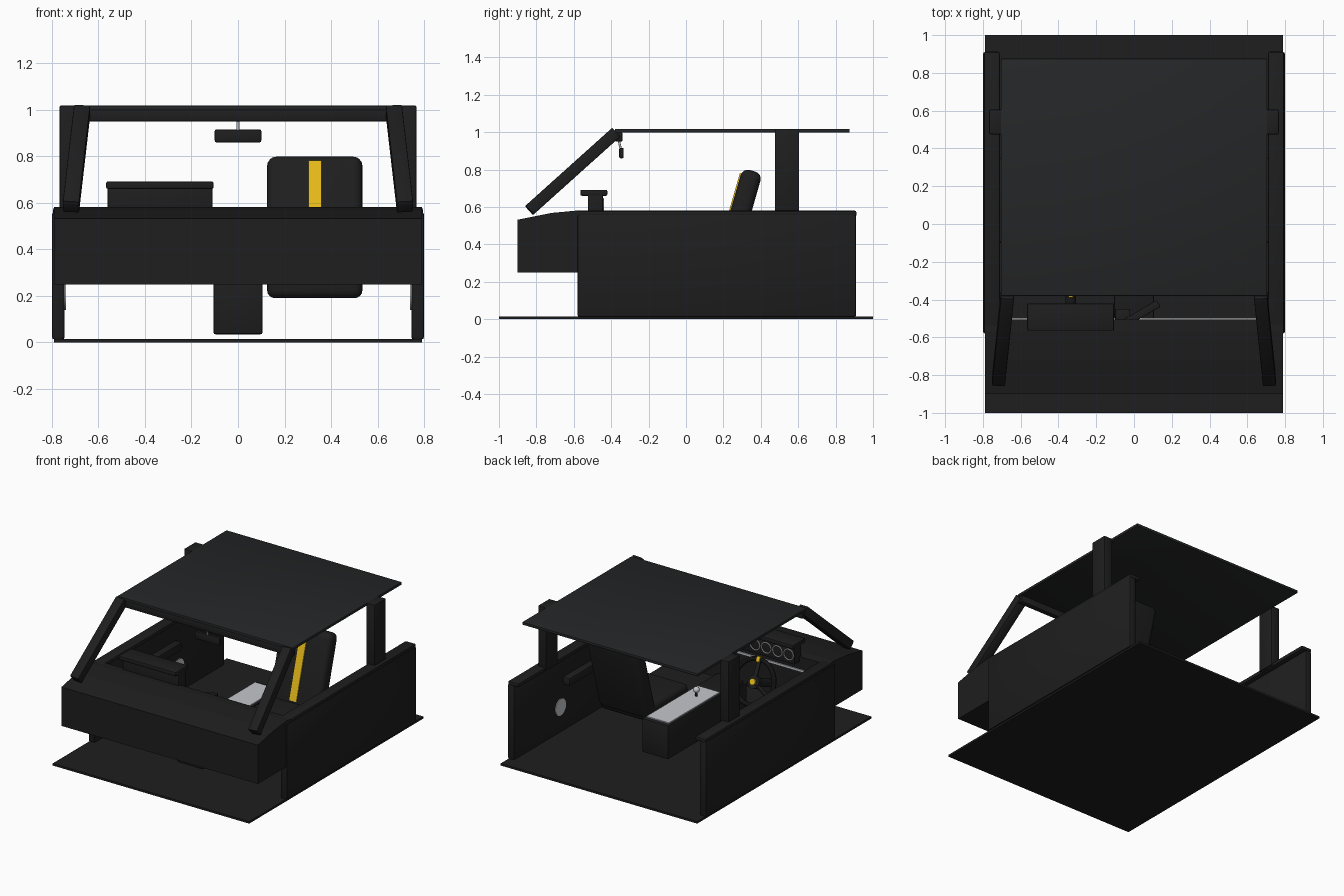
import bpy, bmesh
from math import radians, sin, cos, pi
from mathutils import Vector, Matrix

if "Cube" in bpy.data.objects:
    bpy.data.objects.remove(bpy.data.objects["Cube"])


def material(name, rgb):
    m = bpy.data.materials.new(name)
    m.diffuse_color = (*rgb, 1)
    m.use_nodes = True
    m.node_tree.nodes["Principled BSDF"].inputs["Base Color"].default_value = m.diffuse_color
    return m


BLACK = material("black trim", (0.013, 0.013, 0.013))
ROOF = material("headliner", (0.018, 0.019, 0.02))
SILVER = material("silver", (0.55, 0.57, 0.6))
YELLOW = material("yellow accent", (0.8, 0.5, 0.01))


def finish(ob, name, mat, smooth=True):
    ob.name = name
    ob.data.materials.append(mat)
    if smooth:
        bpy.context.view_layer.objects.active = ob
        ob.select_set(True)
        bpy.ops.object.shade_smooth_by_angle(angle=radians(35))
        ob.select_set(False)
    return ob


def from_bmesh(bm, name, mat, smooth=True):
    bmesh.ops.recalc_face_normals(bm, faces=bm.faces)
    me = bpy.data.meshes.new(name)
    bm.to_mesh(me)
    bm.free()
    ob = bpy.data.objects.new(name, me)
    bpy.context.collection.objects.link(ob)
    return finish(ob, name, mat, smooth)


def box(name, x, y, z, mat=BLACK, bevel=0.0, segs=2, matrix=None):
    """Box from (min, max) ranges, optionally bevelled and then transformed."""
    bm = bmesh.new()
    bmesh.ops.create_cube(bm, size=1)
    for v in bm.verts:
        v.co = Vector([(a + b) / 2 + c * (b - a) for (a, b), c in zip((x, y, z), v.co)])
    if bevel:
        bmesh.ops.bevel(bm, geom=bm.edges[:], offset=bevel, segments=segs,
                        profile=0.5, affect='EDGES')
    if matrix:
        bm.transform(matrix)
    return from_bmesh(bm, name, mat)


def bar(name, a, b, w, d, mat=BLACK, bevel=0.0):
    """Rectangular bar running between two points."""
    a, b = Vector(a), Vector(b)
    axis = (b - a).normalized()
    side = Vector((1, 0, 0))
    if abs(axis.x) > 0.7:
        side = Vector((0, 1, 0))
    side = (side - axis * side.dot(axis)).normalized()
    rot = Matrix((side, axis.cross(side), axis)).transposed().to_4x4()
    return box(name, (-w / 2, w / 2), (-d / 2, d / 2), (0, (b - a).length), mat,
               bevel, 2, Matrix.Translation(a) @ rot)


def rod(name, a, b, r, mat=BLACK, sides=24):
    a, b = Vector(a), Vector(b)
    d = b - a
    bpy.ops.mesh.primitive_cylinder_add(vertices=sides, radius=r, depth=d.length, location=(a + b) / 2,
                                        rotation=d.to_track_quat('Z', 'Y').to_euler())
    return finish(bpy.context.object, name, mat)


def ring(name, loc, rot, R, r, mat=BLACK):
    bpy.ops.mesh.primitive_torus_add(major_radius=R, minor_radius=r, major_segments=32,
                                     minor_segments=10, location=loc, rotation=rot)
    return finish(bpy.context.object, name, mat)


# Floor and roof
box("floor", (-0.79, 0.79), (-1, 1), (0, 0.015))
box("roof", (-0.705, 0.705), (-0.38, 0.875), (0.998, 1.018), ROOF, 0.004)
box("roof_header", (-0.70, 0.70), (-0.38, -0.34), (0.95, 1.0), BLACK, 0.006)

# Doors and pillars, both sides
for s, side in ((-1, "left"), (1, "right")):
    def span(a, b):
        return tuple(sorted((s * a, s * b)))
    box(side + "_door", span(0.745, 0.80), (-0.58, 0.91), (0.012, 0.56), BLACK, 0.012)
    box(side + "_door_cap", span(0.71, 0.795), (-0.58, 0.912), (0.55, 0.58), BLACK, 0.01)
    box(side + "_armrest", span(0.69, 0.75), (-0.10, 0.35), (0.35, 0.41), BLACK, 0.012)
    rod(side + "_speaker", (s * 0.74, 0.38, 0.2), (s * 0.75, 0.38, 0.2), 0.06, SILVER, 32)
    box(side + "_rear_pillar", span(0.70, 0.767), (0.475, 0.605), (0.56, 1.018), BLACK, 0.005)
    bar(side + "_windscreen_pillar", (s * 0.718, -0.838, 0.582), (s * 0.67, -0.375, 0.998),
        0.07, 0.064, BLACK, 0.005)

# Dashboard body extruded from its side profile
profile = [(-0.90, 0.25), (-0.90, 0.532), (-0.72, 0.568), (-0.57, 0.582), (-0.505, 0.578), (-0.505, 0.25)]
bm = bmesh.new()
face = bm.faces.new([bm.verts.new((-0.79, y, z)) for y, z in profile])
ext = bmesh.ops.extrude_face_region(bm, geom=[face])
bmesh.ops.translate(bm, vec=(1.58, 0, 0), verts=[v for v in ext["geom"] if isinstance(v, bmesh.types.BMVert)])
from_bmesh(bm, "dashboard", BLACK, False)
box("dash_trim_strip", (-0.70, 0.70), (-0.507, -0.497), (0.472, 0.488), SILVER)

# Instrument cluster with hood and five gauges
box("instrument_cluster", (-0.56, -0.11), (-0.525, -0.445), (0.54, 0.67), BLACK, 0.004)
box("instrument_hood", (-0.567, -0.105), (-0.565, -0.42), (0.66, 0.692), BLACK, 0.008)
for i in range(5):
    ring("gauge_ring", (-0.515 + i * 0.09, -0.443, 0.605), (pi / 2, 0, 0), 0.038, 0.004, SILVER)
bar("dash_lever", (-0.04, -0.52, 0.53), (0.13, -0.42, 0.53), 0.04, 0.03, BLACK, 0.004)
box("dash_switch", (-0.10, -0.02), (-0.51, -0.45), (0.51, 0.54), BLACK, 0.004)

# Steering wheel, tilted with its top towards the dash
hub = Vector((-0.335, -0.305, 0.41))
up = Vector((0, -sin(radians(23)), cos(radians(23))))
out = Vector((0, cos(radians(23)), sin(radians(23))))
right = Vector((1, 0, 0))
R = 0.155
ring("steering_wheel_rim", hub, (radians(-67), 0, 0), R, 0.016)
for a in (90, 210, 330):
    d = right * cos(radians(a)) + up * sin(radians(a))
    bar("steering_spoke", hub, hub + d * R, 0.03, 0.01)
rod("steering_boss", hub - out * 0.02, hub + out * 0.012, 0.045)
rod("steering_button", hub + out * 0.01, hub + out * 0.025, 0.022, YELLOW)
bar("wheel_centre_mark", hub + up * (R - 0.02), hub + up * (R + 0.019), 0.026, 0.036, YELLOW)
rod("steering_column", hub - out * 0.25, hub, 0.028)

# Centre console and gear lever
box("centre_console", (-0.105, 0.105), (-0.55, 0.355), (0.035, 0.28), BLACK, 0.008)
box("console_plate", (-0.09, 0.09), (-0.26, 0.325), (0.278, 0.288), SILVER)
rod("gear_lever", (0, -0.12, 0.28), (0, -0.12, 0.325), 0.008)
bpy.ops.mesh.primitive_uv_sphere_add(segments=20, ring_count=12, radius=0.022, location=(0, -0.12, 0.335))
finish(bpy.context.object, "gear_knob", SILVER)

# Passenger seat: cushion, reclined back and yellow stripe
box("seat_cushion", (0.125, 0.535), (-0.22, 0.24), (0.19, 0.31), BLACK, 0.035, 4)
recline = Matrix.Translation((0.33, 0.272, 0.5)) @ Matrix.Rotation(radians(-16), 4, 'X')
box("seat_back", (-0.205, 0.205), (-0.055, 0.055), (-0.29, 0.305), BLACK, 0.04, 4, recline)
box("seat_stripe", (-0.028, 0.028), (-0.062, -0.05), (-0.2, 0.275), YELLOW, 0, 2, recline)

# Rear view mirror
box("mirror", (-0.10, 0.10), (-0.357, -0.333), (0.86, 0.916), BLACK, 0.007)
rod("mirror_stem", (0, -0.36, 0.96), (0, -0.348, 0.905), 0.006, SILVER, 12)
